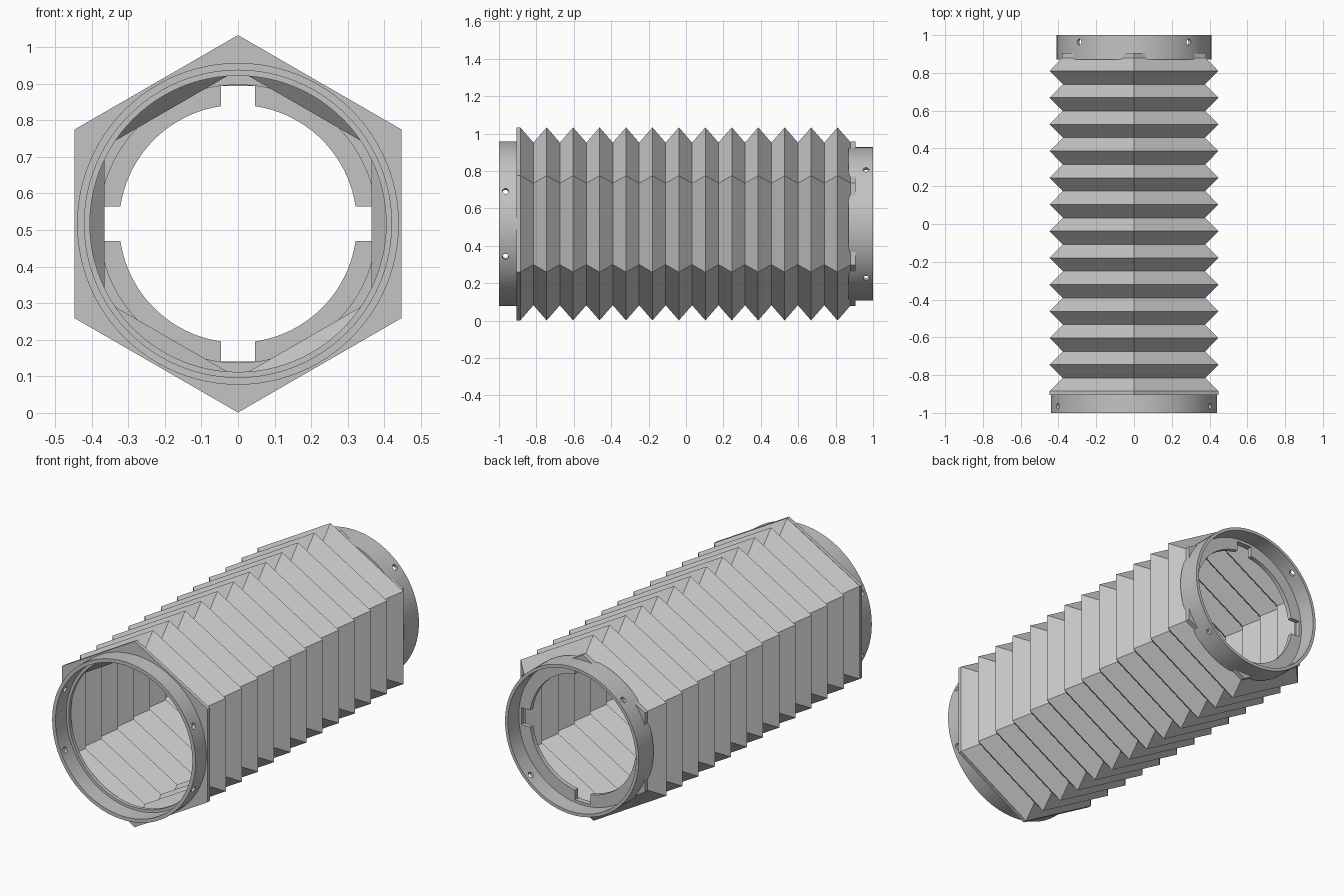
import bpy, bmesh, math
from mathutils import Matrix, Vector

if "Cube" in bpy.data.objects:
    bpy.data.objects.remove(bpy.data.objects["Cube"])

CZ = 0.517          # height of the tube axis, which runs along y
HEX = 6
ROUND = 96

grey = bpy.data.materials.new("light grey")
grey.diffuse_color = (0.55, 0.55, 0.55, 1)
grey.use_nodes = True
grey.node_tree.nodes["Principled BSDF"].inputs["Base Color"].default_value = grey.diffuse_color


def point(r, y, a):
    return Vector((r * math.cos(a), y, CZ + r * math.sin(a)))


def circle(r, n):
    return [(r, math.pi / 2 + 2 * math.pi * i / n) for i in range(n)]


def finish(bm, name):
    bmesh.ops.recalc_face_normals(bm, faces=bm.faces)
    mesh = bpy.data.meshes.new(name)
    bm.to_mesh(mesh)
    bm.free()
    mesh.materials.append(grey)
    ob = bpy.data.objects.new(name, mesh)
    bpy.context.collection.objects.link(ob)
    return ob


def activate(ob):
    bpy.ops.object.select_all(action='DESELECT')
    ob.select_set(True)
    bpy.context.view_layer.objects.active = ob


def lathe(name, profile, n):
    """Revolve a closed (y, radius) profile round the tube axis."""
    bm = bmesh.new()
    rings = [[bm.verts.new(point(r, y, a)) for y, r in profile]
             for _, a in circle(1, n)]
    m = len(profile)
    for i in range(n):
        p, q = rings[i], rings[(i + 1) % n]
        for j in range(m):
            k = (j + 1) % m
            bm.faces.new((p[j], p[k], q[k], q[j]))
    return finish(bm, name)


def plate(name, outer, hole, y0, y1):
    """Flat plate with a hole, both outlines given as (radius, angle)."""
    bm = bmesh.new()
    for outline in (outer, hole):
        vs = [bm.verts.new(point(r, y0, a)) for r, a in outline]
        for i, v in enumerate(vs):
            bm.edges.new((v, vs[(i + 1) % len(vs)]))
    bmesh.ops.triangle_fill(bm, edges=bm.edges[:], use_beauty=True)
    out = bmesh.ops.extrude_face_region(bm, geom=bm.faces[:])
    moved = [v for v in out["geom"] if isinstance(v, bmesh.types.BMVert)]
    bmesh.ops.translate(bm, verts=moved, vec=(0, y1 - y0, 0))
    return finish(bm, name)


def drill(ob, y, angles, r=0.016):
    """Cut radial screw holes through a collar."""
    bm = bmesh.new()
    for deg in angles:
        a = math.radians(deg)
        d = Vector((math.cos(a), 0, math.sin(a)))
        mat = Matrix.Translation(point(0.42, y, a)) @ d.to_track_quat('Z', 'Y').to_matrix().to_4x4()
        bmesh.ops.create_cone(bm, cap_ends=True, segments=20, radius1=r,
                              radius2=r, depth=0.16, matrix=mat)
    cutter = finish(bm, "hole_cutter")
    cutter.hide_render = True
    mod = ob.modifiers.new("holes", 'BOOLEAN')
    mod.operation = 'DIFFERENCE'
    mod.solver = 'EXACT'
    mod.object = cutter
    activate(ob)
    bpy.ops.object.modifier_apply(modifier=mod.name)
    bpy.data.objects.remove(cutter)


def smooth(ob):
    activate(ob)
    bpy.ops.object.shade_smooth_by_angle(angle=math.radians(30))


# Pleated hexagonal tube: twelve peaks, thin wall
PEAK, VALLEY, WALL, PITCH = 0.516, 0.435, 0.014, 0.1414
fold = [(-0.886, PEAK)]
for i in range(12):
    y = -0.745 + i * PITCH
    fold += [(y - PITCH / 2, VALLEY), (y, PEAK)]
fold.append((0.881, VALLEY))
bellows = lathe("bellows", fold + [(y, r - WALL) for y, r in reversed(fold)], HEX)

# Front end: hexagonal flange with a round opening, and a round collar
flange = plate("front_flange", circle(PEAK, HEX), circle(0.405, ROUND), -0.905, -0.885)
smooth(flange)
front = lathe("front_collar", [(-1, 0.42), (-1, 0.44), (-0.9, 0.44), (-0.9, 0.42)], ROUND)
drill(front, -0.965, (23.5, 156.5, 203.5, 336.5))
smooth(front)

# Back end: hexagonal plate whose round opening has four key slots
HOLE, SLOT, HALF = 0.325, 0.38, 0.047
keyed = []
for q in range(4):
    c = q * math.pi / 2
    near, far = math.asin(HALF / HOLE), math.asin(HALF / SLOT)
    keyed += [(SLOT, c - far), (SLOT, c + far)]
    span = math.pi / 2 - 2 * near
    keyed += [(HOLE, c + near + span * i / 20) for i in range(21)]
back_plate = plate("back_plate", circle(0.44, HEX), keyed, 0.88, 0.905)
smooth(back_plate)
back = lathe("back_collar", [(0.87, 0.38), (0.87, 0.41), (1, 0.41), (1, 0.393),
                             (0.904, 0.393), (0.904, 0.38)], ROUND)
drill(back, 0.963, (45, 135, 225, 315))
smooth(back)
